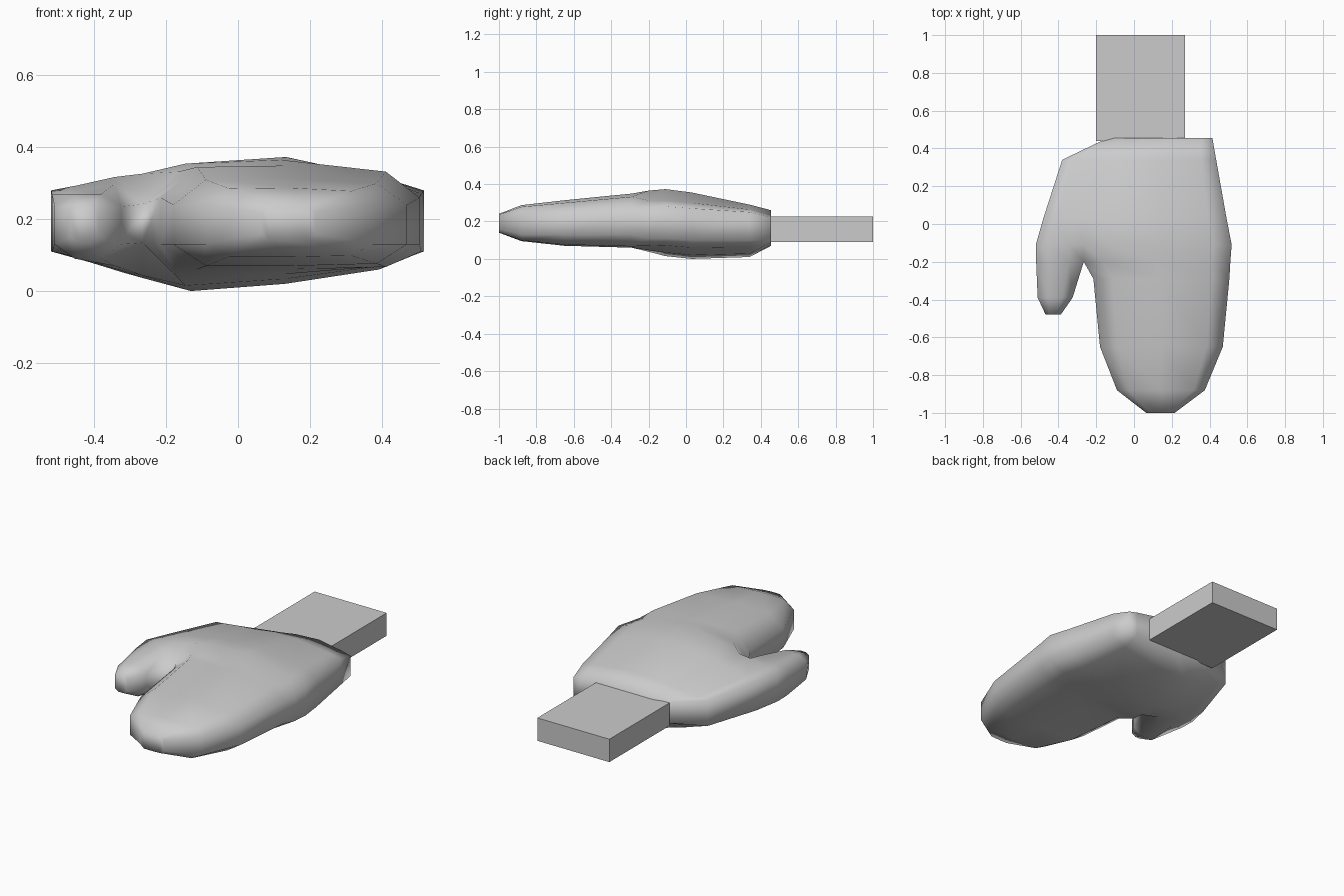
import bpy, bmesh

cube = bpy.data.objects.get("Cube")
if cube:
    bpy.data.objects.remove(cube, do_unlink=True)

grey = bpy.data.materials.new("plain grey")
grey.use_nodes = True
colour = (0.6, 0.6, 0.6, 1)
grey.diffuse_color = colour
grey.node_tree.nodes["Principled BSDF"].inputs["Base Color"].default_value = colour


def finish(bm, name):
    bmesh.ops.recalc_face_normals(bm, faces=bm.faces)
    mesh = bpy.data.meshes.new(name)
    bm.to_mesh(mesh)
    bm.free()
    mesh.materials.append(grey)
    obj = bpy.data.objects.new(name, mesh)
    bpy.context.collection.objects.link(obj)
    return obj


def section(bm, y, left, right, side, crown, shape):
    """Upper and lower vertex rows; shape holds (across, top bulge, bottom bulge)."""
    top, bottom = [], []
    for across, up, down in shape:
        x = left + (right - left) * across
        top.append(bm.verts.new((x, y, side[1] + (crown[1] - side[1]) * up)))
        bottom.append(bm.verts.new((x, y, side[0] + (crown[0] - side[0]) * down)))
    return top, bottom


def ring(rows):
    return rows[0] + rows[1][::-1]


def bridge(bm, first, second):
    n = len(first)
    for i in range(n):
        j = (i + 1) % n
        bm.faces.new((first[i], first[j], second[j], second[i]))


def cap(bm, rows):
    top, bottom = rows
    for i in range(len(top) - 1):
        bm.faces.new((top[i], top[i + 1], bottom[i + 1], bottom[i]))


def branch(bm, rows, stations, shape):
    """Continue a set of columns forward into a closed finger shape."""
    for station in stations:
        following = section(bm, *station, shape)
        bridge(bm, ring(rows), ring(following))
        rows = following
    cap(bm, rows)


# Cross-section shapes
PALM = [(0, 0, 0), (.07, .15, .2), (.17, .4, .5), (.245, .5, .7),
        (.36, .8, 1), (.63, 1, .8), (.9, .35, .4), (1, 0, 0)]
SPLIT = [(0, 0, 0), (.07, .1, .2), (.17, .3, .5), (.245, -.3, -.3),
         (.34, .65, .9), (.62, 1, .8), (.9, .45, .5), (1, 0, 0)]
FINGERS = [(0, 0, 0), (.14, 1, 1), (.5, 1.05, 1), (.87, .85, .9), (1, 0, 0)]
THUMB = [(0, 0, 0), (.3, 1, 1), (.7, 1, 1), (1, 0, 0)]

# Palm: wrist to the fork
bm = bmesh.new()
palm = [
    (.455, -.14, .415, (.10, .22), (.07, .26), PALM),
    (.34, -.38, .435, (.10, .25), (.01, .29), PALM),
    (.03, -.48, .49, (.10, .27), (.0, .355), PALM),
    (-.11, -.52, .517, (.11, .28), (.015, .373), PALM),
    (-.2, -.518, .51, (.11, .27), (.03, .365), SPLIT),
]
rows = section(bm, *palm[0])
cap(bm, rows)
for station in palm[1:]:
    following = section(bm, *station)
    bridge(bm, ring(rows), ring(following))
    rows = following

# Thumb and joined fingers, sharing the fork column
branch(bm, [row[:4] for row in rows], [
    (-.39, -.51, -.325, (.13, .235), (.09, .27)),
    (-.48, -.468, -.388, (.15, .225), (.135, .24)),
], THUMB)
branch(bm, [row[3:] for row in rows], [
    (-.29, -.215, .505, (.13, .26), (.06, .345)),
    (-.65, -.18, .47, (.13, .24), (.07, .31)),
    (-.88, -.09, .375, (.13, .24), (.095, .285)),
    (-1, .065, .215, (.16, .22), (.14, .24)),
], FINGERS)
hand = finish(bm, "mitten_hand")
for face in hand.data.polygons:
    face.use_smooth = True

# Wrist block
bm = bmesh.new()
bmesh.ops.create_cube(bm, size=1)
bmesh.ops.scale(bm, vec=(.47, .56, .135), verts=bm.verts)
bmesh.ops.translate(bm, vec=(.035, .72, .158), verts=bm.verts)
finish(bm, "wrist_block")
